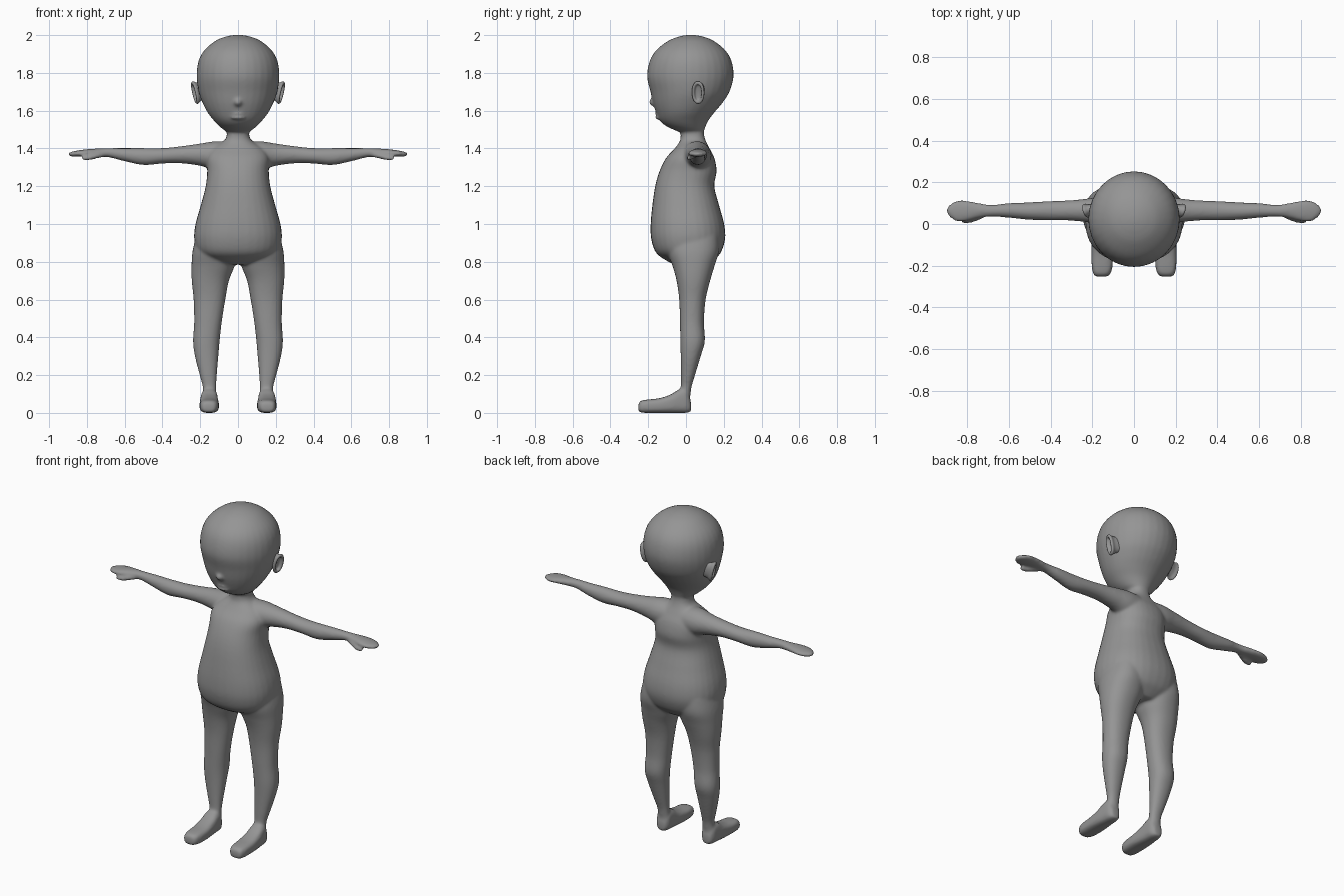
import bpy
import bmesh
from math import cos, sin, pi, copysign
from mathutils import Vector, Matrix

cube = bpy.data.objects.get("Cube")
if cube:
    bpy.data.objects.remove(cube, do_unlink=True)

clay = bpy.data.materials.new("grey clay")
clay.use_nodes = True
clay.diffuse_color = (0.3, 0.3, 0.3, 1)
clay.node_tree.nodes["Principled BSDF"].inputs["Base Color"].default_value = clay.diffuse_color


def spline(rows, steps):
    """Smooth in-between rows through the given ones."""
    out = []
    for i in range(len(rows) - 1):
        p = [Vector(rows[min(max(i + k, 0), len(rows) - 1)]) for k in (-1, 0, 1, 2)]
        for s in range(steps):
            t = s / steps
            out.append(p[1] + (p[2] - p[0]) * t / 2
                       + (p[0] * 2 - p[1] * 5 + p[2] * 4 - p[3]) * t * t / 2
                       + (p[1] * 3 - p[0] - p[2] * 3 + p[3]) * t ** 3 / 2)
    return out + [Vector(rows[-1])]


def loft(name, axis, rows, power=2.0, sign=1, steps=5, sides=32):
    """Rows: position on the axis, then low and high limits on the other two."""
    bm = bmesh.new()
    rings = []
    for t, a0, a1, b0, b1 in spline(rows, steps):
        ring = []
        for k in range(sides):
            c, s = cos(2 * pi * k / sides), sin(2 * pi * k / sides)
            a = (a0 + a1) / 2 + (a1 - a0) / 2 * copysign(abs(c) ** (2 / power), c)
            b = (b0 + b1) / 2 + (b1 - b0) / 2 * copysign(abs(s) ** (2 / power), s)
            co = {"x": (t, a, b), "y": (a, t, b), "z": (a, b, t)}[axis]
            ring.append(bm.verts.new((co[0] * sign, co[1], co[2])))
        rings.append(ring)
    for low, high in zip(rings, rings[1:]):
        for k in range(sides):
            n = (k + 1) % sides
            bm.faces.new((low[k], low[n], high[n], high[k]))
    bm.faces.new(rings[0])
    bm.faces.new(rings[-1])
    return finish(name, bm)


def ball(name, centre, radii, tilt=0):
    bm = bmesh.new()
    bmesh.ops.create_uvsphere(bm, u_segments=24, v_segments=16, radius=1)
    bm.transform(Matrix.Translation(centre) @ Matrix.Rotation(tilt, 4, "Y")
                 @ Matrix.Diagonal((*radii, 1)))
    return finish(name, bm)


def finish(name, bm):
    bmesh.ops.recalc_face_normals(bm, faces=bm.faces)
    mesh = bpy.data.meshes.new(name)
    bm.to_mesh(mesh)
    bm.free()
    mesh.materials.append(clay)
    ob = bpy.data.objects.new(name, mesh)
    bpy.context.collection.objects.link(ob)
    mesh.shade_smooth()
    return ob


def sym(z, half, front, back):
    return (z, -half, half, front, back)


# Torso with neck
parts = [loft("body", "z", [
    sym(.785, .07, -.06, .12), sym(.81, .15, -.11, .15), sym(.85, .212, -.16, .185),
    sym(.92, .232, -.184, .207), sym(1.0, .225, -.187, .202), sym(1.1, .197, -.178, .175),
    sym(1.2, .171, -.163, .15), sym(1.28, .163, -.14, .162), sym(1.35, .165, -.105, .15),
    sym(1.4, .135, -.06, .125), sym(1.44, .075, -.032, .105), sym(1.48, .058, -.028, .095),
    sym(1.56, .06, -.03, .095)], 2.3)]

# Head, nose and lips
parts.append(loft("head", "z", [
    sym(1.478, .03, -.01, .07), sym(1.495, .07, -.055, .095), sym(1.52, .102, -.108, .105),
    sym(1.55, .13, -.14, .12), sym(1.59, .161, -.158, .15), sym(1.64, .187, -.175, .192),
    sym(1.7, .208, -.188, .23), sym(1.78, .219, -.206, .252), sym(1.86, .21, -.193, .242),
    sym(1.92, .178, -.158, .208), sym(1.97, .119, -.093, .146), sym(1.993, .062, -.035, .088),
    sym(2.001, .015, .01, .04)]))
parts.append(ball("nose", (0, -.172, 1.645), (.022, .023, .022)))
for z in (1.584, 1.562):
    parts.append(ball("lip", (0, -.142, z), (.04, .022, .009)))

# Limbs
for sign in (1, -1):
    parts.append(loft("leg", "z", [
        (.05, .112, .188, -.04, .02), (.13, .115, .186, -.028, .028),
        (.2, .112, .203, -.027, .048), (.3, .104, .228, -.028, .078),
        (.38, .097, .238, -.03, .1), (.48, .086, .232, -.032, .095),
        (.6, .067, .235, -.036, .104), (.7, .048, .245, -.05, .128),
        (.78, .018, .246, -.072, .152), (.86, .012, .24, -.1, .175),
        (.96, .03, .215, -.1, .17)], 2.2, sign))
    parts.append(loft("foot", "y", [
        (-.252, .13, .182, .01, .045), (-.242, .115, .194, .003, .062),
        (-.21, .104, .202, 0, .07), (-.14, .1, .204, 0, .078),
        (-.08, .104, .202, 0, .098), (-.035, .107, .198, 0, .125),
        (.0, .11, .193, 0, .12), (.02, .122, .182, .004, .08),
        (.027, .135, .17, .01, .05)], 3, sign))
    parts.append(loft("arm", "x", [
        (.03, -.02, .13, 1.29, 1.435), (.12, -.02, .135, 1.285, 1.438),
        (.2, .004, .125, 1.308, 1.426), (.3, .016, .114, 1.321, 1.412),
        (.4, .018, .11, 1.32, 1.402), (.5, .02, .104, 1.312, 1.402),
        (.6, .03, .1, 1.332, 1.402), (.68, .035, .092, 1.352, 1.402),
        (.74, .03, .1, 1.356, 1.4), (.8, .014, .112, 1.357, 1.396),
        (.85, .012, .112, 1.356, 1.389), (.88, .03, .096, 1.357, 1.383),
        (.896, .05, .08, 1.361, 1.377)], 2, sign))
    parts.append(loft("thumb", "x", [
        (.7, .04, .075, 1.357, 1.382), (.75, .015, .05, 1.346, 1.374),
        (.79, .003, .035, 1.337, 1.362), (.825, .002, .024, 1.337, 1.355)], 2, sign))

# Fuse the parts into one smooth skin
bpy.ops.object.select_all(action="DESELECT")
for part in parts:
    part.select_set(True)
body = parts[0]
bpy.context.view_layer.objects.active = body
bpy.ops.object.join()
remesh = body.modifiers.new("fuse", "REMESH")
remesh.mode = "VOXEL"
remesh.voxel_size = .008
remesh.use_smooth_shade = True
relax = body.modifiers.new("relax", "SMOOTH")
relax.factor = .5
relax.iterations = 8
for modifier in ("fuse", "relax"):
    bpy.ops.object.modifier_apply(modifier=modifier)
bpy.ops.object.shade_smooth()

# Ears: flared cup with a rolled rim and a hollow
for side, sign in (("left", 1), ("right", -1)):
    ear = loft(side + "_ear", "x", [
        (-.03, -.022, .022, -.045, .045), (0, -.026, .026, -.05, .05),
        (.018, -.034, .034, -.061, .061), (.027, -.03, .03, -.056, .056),
        (.026, -.021, .021, -.045, .045), (.014, -.015, .015, -.037, .037),
        (.01, -.003, .003, -.008, .008)], 2.2, sign, 4, 24)
    ear.data.transform(Matrix.Translation((sign * .208, .07, 1.7))
                       @ Matrix.Rotation(sign * .22, 4, "Y")
                       @ Matrix.Rotation(sign * -.3, 4, "Z"))
